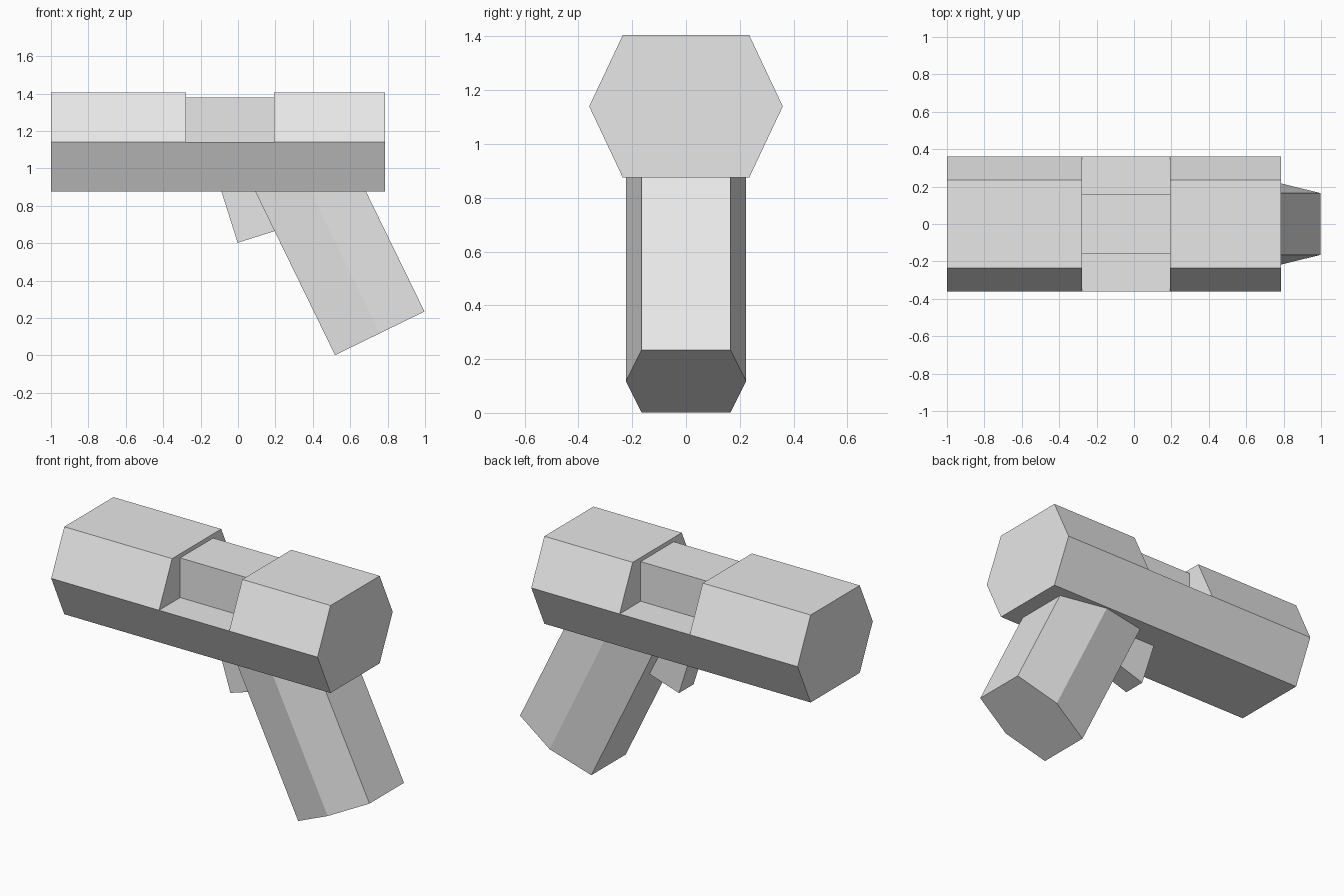
import bpy
import bmesh
from math import radians
from mathutils import Matrix, Vector

default_cube = bpy.data.objects.get("Cube")
if default_cube:
    bpy.data.objects.remove(default_cube, do_unlink=True)

grey = bpy.data.materials.new("light grey")
grey.use_nodes = True
grey.diffuse_color = (0.8, 0.8, 0.8, 1)
grey.node_tree.nodes["Principled BSDF"].inputs["Base Color"].default_value = grey.diffuse_color


def mirrored(half):
    """Close a half outline by mirroring it across y = 0."""
    return half + [(u, -y) for u, y in reversed(half)]


def prism(name, half, length, origin, tilt):
    """Extrude a mirrored outline along local z, then lean it towards -x."""
    place = Matrix.Translation(origin) @ Matrix.Rotation(radians(-tilt), 4, "Y")
    bm = bmesh.new()
    base = bm.faces.new([bm.verts.new((u, y, 0)) for u, y in mirrored(half)])
    grown = bmesh.ops.extrude_face_region(bm, geom=[base], use_keep_orig=True)
    top = [v for v in grown["geom"] if isinstance(v, bmesh.types.BMVert)]
    bmesh.ops.translate(bm, verts=top, vec=Vector((0, 0, length)))
    bmesh.ops.recalc_face_normals(bm, faces=bm.faces[:])
    bm.transform(place)
    mesh = bpy.data.meshes.new(name)
    bm.to_mesh(mesh)
    bm.free()
    mesh.materials.append(grey)
    obj = bpy.data.objects.new(name, mesh)
    bpy.context.collection.objects.link(obj)
    return obj


# Barrel dimensions
LOW, MID, HIGH = 0.875, 1.14, 1.405
WIDE, FLAT = 0.36, 0.235
FRONT, NOTCH_FRONT, NOTCH_REAR, REAR = -1.0, -0.277, 0.193, 0.785


def along_barrel(name, half, start, end):
    """Horizontal prism between two x positions; outline is (z, y)."""
    return prism(name, half, end - start, (end, 0, 0), 90)


# Hexagonal barrel: continuous lower half, upper half split by the notch
along_barrel("lower_barrel", [(LOW, FLAT), (MID, WIDE)], FRONT, REAR)
upper = [(MID, WIDE), (HIGH, FLAT)]
along_barrel("upper_barrel_front", upper, FRONT, NOTCH_FRONT)
along_barrel("upper_barrel_rear", upper, NOTCH_REAR, REAR)
along_barrel("notch_block", [(MID, 0.158), (1.38, 0.158)], NOTCH_FRONT, NOTCH_REAR)

# Leaning hexagonal grip
prism("grip", [(-0.266, 0.165), (0, 0.224), (0.266, 0.165)], 1.0, (0.758, 0, 0.118), 26)

# Trigger tucked against the grip
prism("trigger", [(0, 0.07), (0.22, 0.07)], 0.38, (-0.002, 0, 0.602), 17.5)
